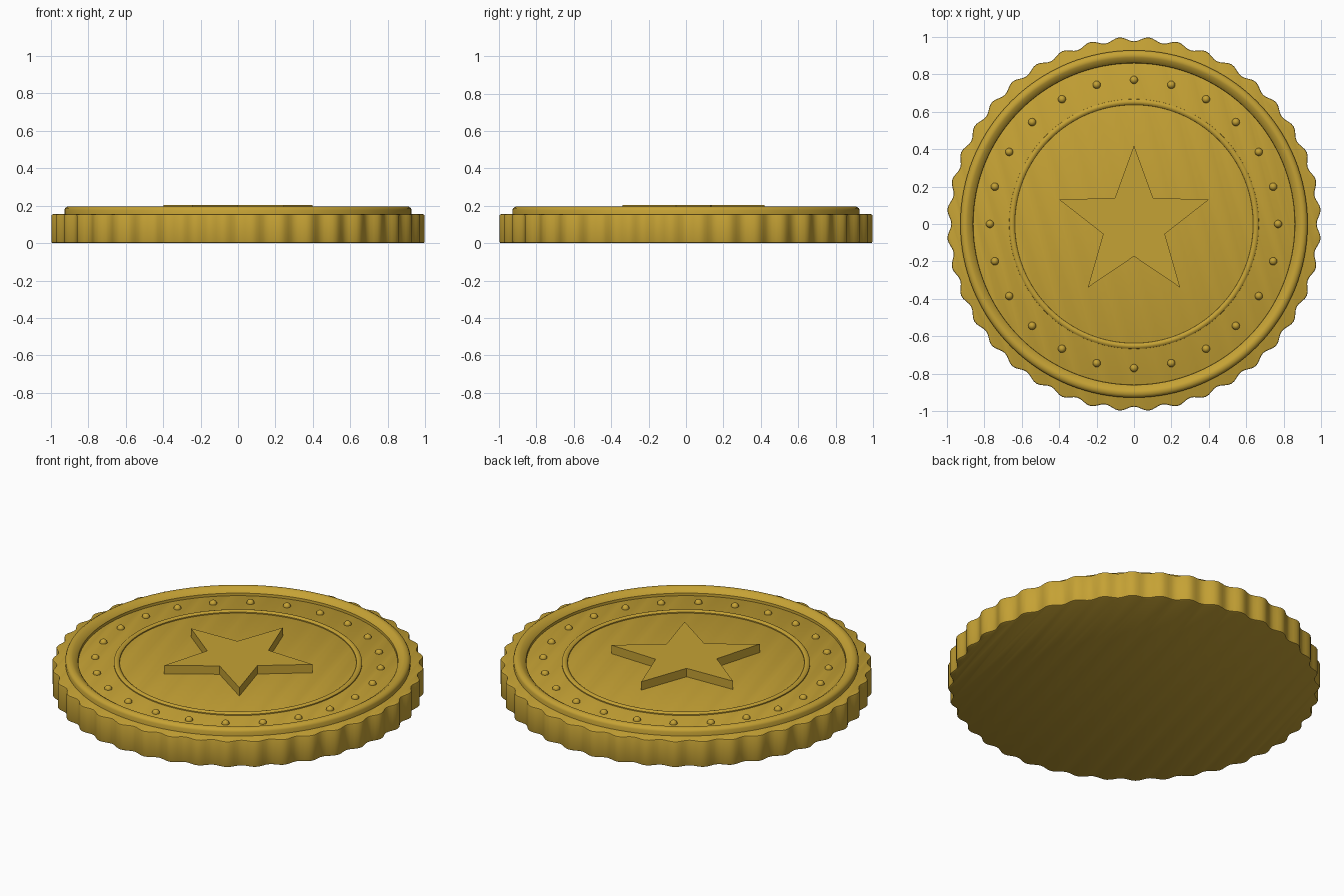
import bpy, bmesh, math

if "Cube" in bpy.data.objects:
    bpy.data.objects.remove(bpy.data.objects["Cube"])

FACE = 0.155          # height of the flat coin face
TAU = 2 * math.pi

gold = bpy.data.materials.new("gold")
gold.diffuse_color = (0.56, 0.36, 0.035, 1)
gold.use_nodes = True
gold.node_tree.nodes["Principled BSDF"].inputs["Base Color"].default_value = gold.diffuse_color


def finish(name, bm, angle=35):
    """Turn a bmesh into a gold object with sharp edges kept."""
    bmesh.ops.recalc_face_normals(bm, faces=bm.faces)
    mesh = bpy.data.meshes.new(name)
    bm.to_mesh(mesh)
    bm.free()
    mesh.materials.append(gold)
    obj = bpy.data.objects.new(name, mesh)
    bpy.context.collection.objects.link(obj)
    bpy.ops.object.select_all(action='DESELECT')
    obj.select_set(True)
    bpy.context.view_layer.objects.active = obj
    bpy.ops.object.shade_smooth_by_angle(angle=math.radians(angle))
    return obj


def bridge(bm, a, b):
    for i in range(len(a)):
        j = (i + 1) % len(a)
        bm.faces.new((a[i], a[j], b[j], b[i]))


def lathe(name, profile, steps=128):
    """Spin a closed (radius, height) profile around z."""
    bm = bmesh.new()
    rings = [[bm.verts.new((r * math.cos(TAU * i / steps), r * math.sin(TAU * i / steps), z))
              for i in range(steps)] for r, z in profile]
    for k, ring in enumerate(rings):
        bridge(bm, ring, rings[(k + 1) % len(rings)])
    return finish(name, bm)


def stack(name, outline, layers, angle=35):
    """Solid from an outline(inset) function and (inset, height) layers."""
    bm = bmesh.new()
    rings = [[bm.verts.new((x, y, z)) for x, y in outline(inset)] for inset, z in layers]
    for a, b in zip(rings, rings[1:]):
        bridge(bm, a, b)
    bm.faces.new(rings[0])
    bm.faces.new(rings[-1])
    return finish(name, bm, angle)


# Body with a wavy edge
WAVES, STEPS = 40, 320


def wavy(inset):
    pts = []
    for i in range(STEPS):
        a = TAU * i / STEPS
        r = 0.988 - 0.012 * math.cos(WAVES * a) - inset
        pts.append((r * math.cos(a), r * math.sin(a)))
    return pts


stack("coin_body", wavy, [(0.008, 0), (0.002, 0.003), (0, 0.008),
                          (0, FACE - 0.008), (0.002, FACE - 0.003), (0.008, FACE)])

# Raised outer rim
lathe("outer_rim", [(0.928, FACE - 0.02), (0.928, 0.178), (0.923, 0.188), (0.912, 0.195),
                    (0.900, 0.197), (0.890, 0.195), (0.868, 0.180), (0.860, 0.170),
                    (0.858, FACE - 0.02)])

# Thin ring around the centre field
lathe("inner_ring", [(0.668, FACE - 0.01), (0.667, 0.161), (0.660, 0.167), (0.652, 0.169),
                     (0.644, 0.167), (0.637, 0.161), (0.636, FACE - 0.01)])

# Circle of small studs
bm = bmesh.new()
for i in range(24):
    a = TAU * i / 24
    made = bmesh.ops.create_uvsphere(bm, u_segments=16, v_segments=8, radius=0.021)
    bmesh.ops.translate(bm, verts=made["verts"],
                        vec=(0.77 * math.cos(a), 0.77 * math.sin(a), FACE))
finish("studs", bm)


# Five-pointed star
def star(inset):
    pts = []
    for i in range(10):
        a = math.pi / 2 + i * math.pi / 5
        r = 0.42 if i % 2 == 0 else 0.173
        pts.append((r * math.cos(a), r * math.sin(a)))
    return pts


stack("star", star, [(0, FACE - 0.02), (0, 0.205)], 20)
